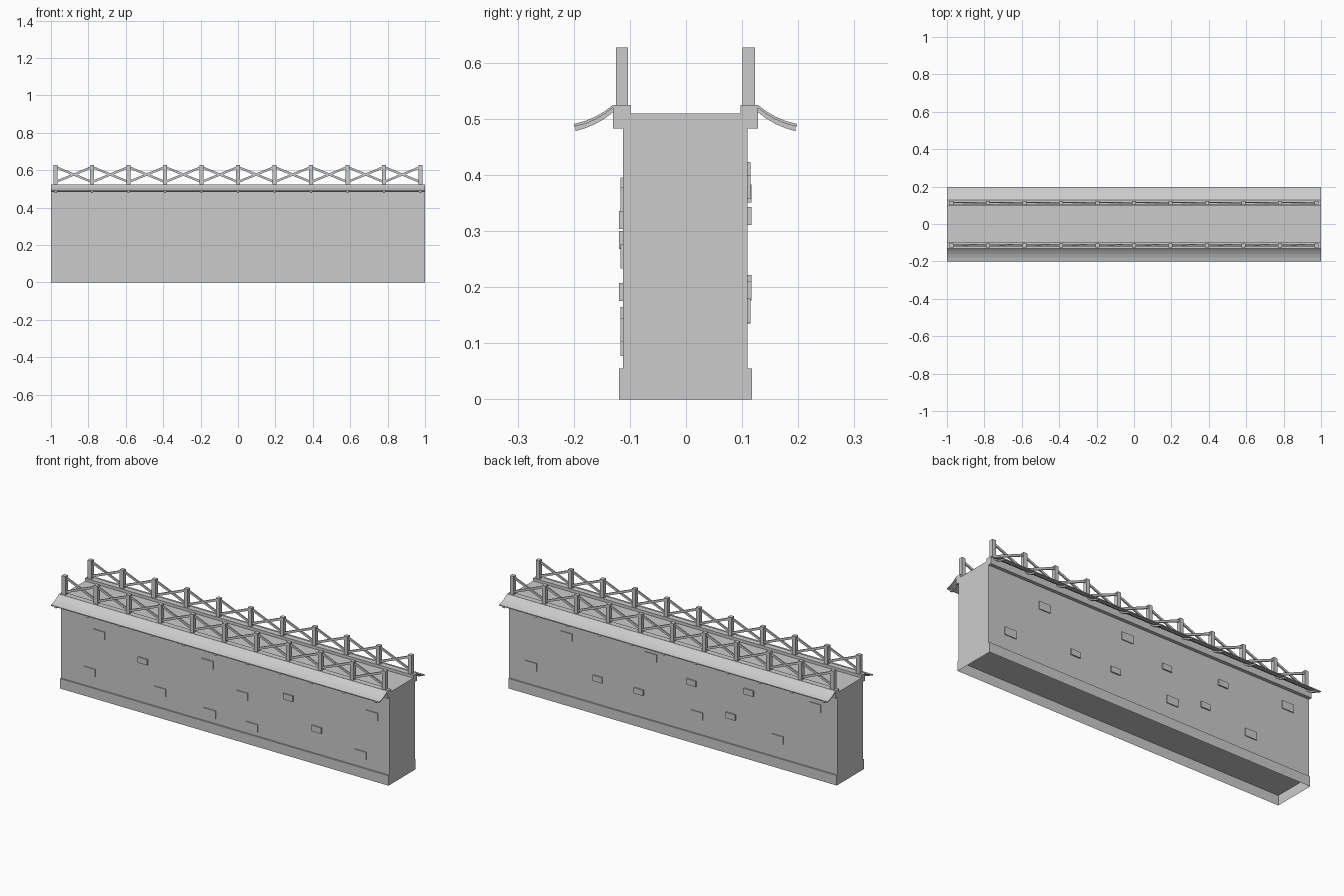
import bpy, bmesh, math
from mathutils import Vector, Matrix

cube = bpy.data.objects.get("Cube")
if cube:
    bpy.data.objects.remove(cube)

stone = bpy.data.materials.new("grey_stone")
stone.use_nodes = True
stone.diffuse_color = (0.6, 0.6, 0.6, 1)
stone.node_tree.nodes["Principled BSDF"].inputs["Base Color"].default_value = (0.6, 0.6, 0.6, 1)

SIDES = (("front", -1), ("back", 1))
MID_Y = -0.001
POST_COUNT, SPACING = 11, 0.195
POSTS = [(i - (POST_COUNT - 1) / 2) * SPACING for i in range(POST_COUNT)]


def finish(name, bm, normals=True):
    if normals:
        bmesh.ops.recalc_face_normals(bm, faces=bm.faces)
    mesh = bpy.data.meshes.new(name)
    bm.to_mesh(mesh)
    bm.free()
    mesh.materials.append(stone)
    obj = bpy.data.objects.new(name, mesh)
    bpy.context.collection.objects.link(obj)
    return obj


def extrude_x(bm, profile, x0, x1, side=1):
    """Sweep a (y, z) outline from x0 to x1."""
    face = bm.faces.new([bm.verts.new((x0, side * y + MID_Y, z)) for y, z in profile])
    out = bmesh.ops.extrude_face_region(bm, geom=[face], use_keep_orig=True)
    verts = [v for v in out["geom"] if isinstance(v, bmesh.types.BMVert)]
    bmesh.ops.translate(bm, verts=verts, vec=(x1 - x0, 0, 0))


def box(bm, centre, size, tilt=0):
    matrix = (Matrix.Translation(centre) @ Matrix.Rotation(tilt, 4, "Y")
              @ Matrix.Diagonal((*size, 1)))
    bmesh.ops.create_cube(bm, size=1, matrix=matrix)


# Wall with a wider foot, hollow below the foot line
FOOT_Z, TOP_Z, WALL_Y, FOOT_Y = 0.055, 0.509, 0.111, 0.1185
half = [(FOOT_Y, 0), (FOOT_Y, FOOT_Z), (WALL_Y, FOOT_Z), (WALL_Y, TOP_Z)]
bm = bmesh.new()
extrude_x(bm, half + [(-y, z) for y, z in reversed(half)], -1, 1)
bmesh.ops.recalc_face_normals(bm, faces=bm.faces)
floor = [f for f in bm.faces if f.normal.z < -0.9]
bmesh.ops.delete(bm, geom=floor, context="FACES_ONLY")
corners = [(-1, -1), (-1, 1), (1, 1), (1, -1)]
bm.faces.new([bm.verts.new((x, y * FOOT_Y + MID_Y, FOOT_Z)) for x, y in corners])
finish("wall", bm, normals=False)

# Sagging eave curve, from the curb outwards
eave = [(0.129, 0.525), (0.143, 0.514), (0.16, 0.504), (0.179, 0.496), (0.1985, 0.491)]


def band(upper, lower, end):
    """Outline between two offsets below the eave curve."""
    pts = [(min(y, end), z) for y, z in eave]
    return [(y, z - upper) for y, z in pts] + [(y, z - lower) for y, z in reversed(pts)]


for label, side in SIDES:
    # Curb along the wall top
    bm = bmesh.new()
    extrude_x(bm, [(0.098, 0.483), (0.1295, 0.483), (0.1295, 0.525), (0.098, 0.525)], -1, 1, side)
    finish(label + "_curb", bm)

    # Eave and its rafters
    bm = bmesh.new()
    extrude_x(bm, band(0, 0.005, 0.2), -1, 1, side)
    finish(label + "_eave", bm)
    bm = bmesh.new()
    for x in POSTS:
        extrude_x(bm, band(0.003, 0.013, 0.196), x - 0.006, x + 0.006, side)
    finish(label + "_rafters", bm)

    # Railing posts
    rail_y = side * 0.113 + MID_Y
    bm = bmesh.new()
    for x in POSTS:
        box(bm, (x, rail_y, 0.576), (0.022, 0.022, 0.102))
    finish(label + "_railing_posts", bm)

    # Crossed braces between the posts
    rise = 0.08
    angle = math.atan2(rise, SPACING)
    bm = bmesh.new()
    for x in POSTS[:-1]:
        for way in (-1, 1):
            box(bm, (x + SPACING / 2, rail_y + way * 0.003, 0.577),
                (math.hypot(SPACING, rise), 0.007, 0.012), way * angle)
    finish(label + "_railing_braces", bm)

# Raised stones: (right-hand edge along the wall, top height), seen facing each side
large = {
    "front": [(0.21, 0.16), (0.27, 0.38), (0.64, 0.165), (0.93, 0.395), (0.945, 0.127),
              (1.14, 0.276), (1.2, 0.12), (1.86, 0.145), (1.93, 0.378)],
    "back": [(0.17, 0.18), (0.385, 0.4), (0.9, 0.423), (1.18, 0.178), (1.67, 0.178), (1.9, 0.415)],
}
small = {
    "front": [(0.53, 0.3), (1.415, 0.336), (1.59, 0.207)],
    "back": [(0.57, 0.21), (0.82, 0.208), (1.14, 0.343), (1.38, 0.222), (1.49, 0.383)],
}
for label, side in SIDES:
    bm = bmesh.new()
    for spots, width, height, depth in ((large, 0.07, 0.043, 0.005), (small, 0.058, 0.032, 0.007)):
        for edge, top in spots[label]:
            x = -side * (edge - width / 2 - 1)
            box(bm, (x, side * (WALL_Y + depth / 2) + MID_Y, top - height / 2),
                (width, depth, height))
    finish(label + "_raised_stones", bm)
